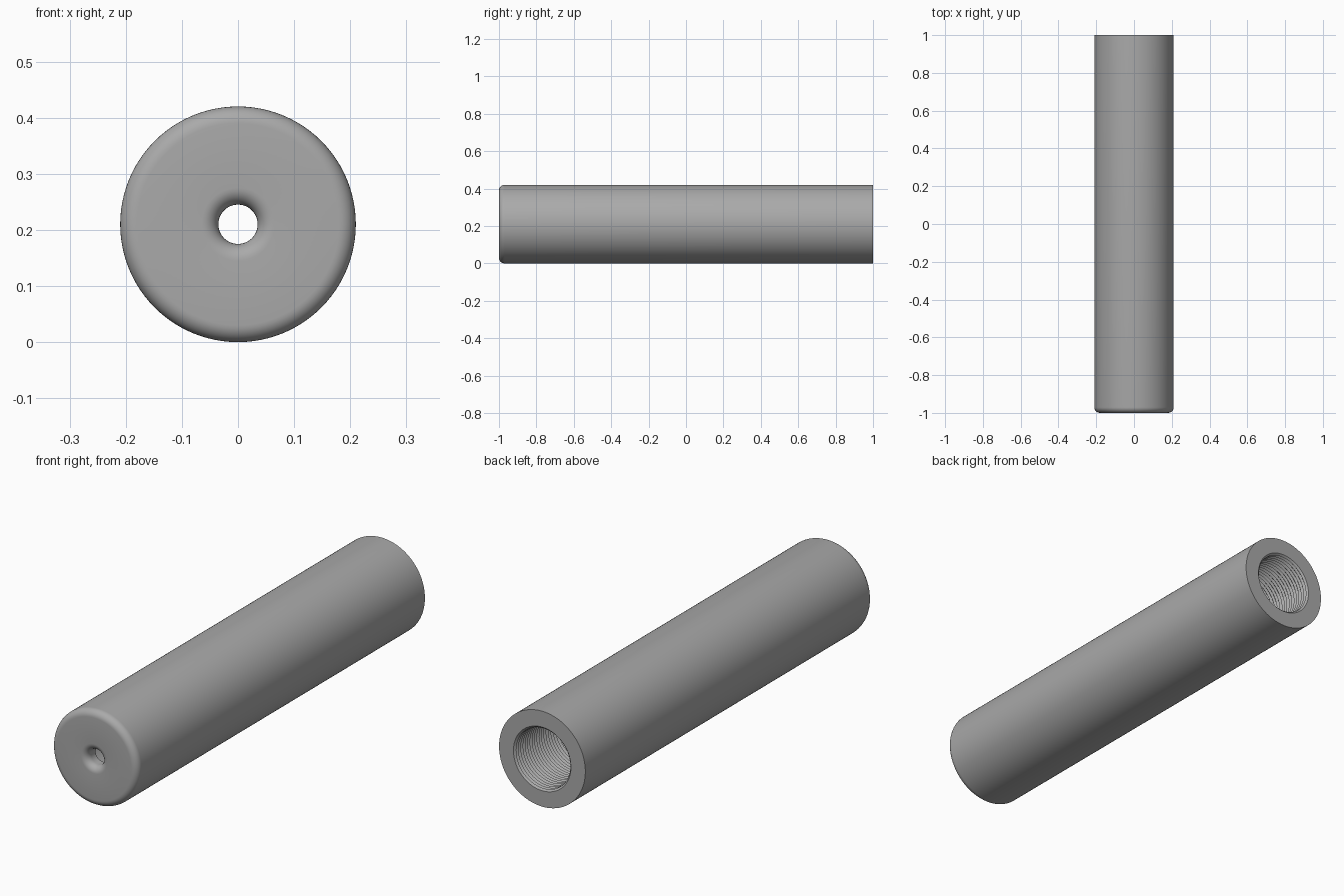
import bpy, bmesh, math
from mathutils import Vector, Matrix

cube = bpy.data.objects.get("Cube")
if cube:
    bpy.data.objects.remove(cube, do_unlink=True)

RADIUS, HOLE, BORE = 0.21, 0.035, 0.14
FILLET, WALL = 0.03, 0.06
THREAD_LENGTH, PITCH, DEPTH = 0.4, 0.016, 0.008
SIDES = 96

steel = bpy.data.materials.new("grey steel")
steel.use_nodes = True
steel.diffuse_color = (0.4, 0.4, 0.4, 1)
steel.node_tree.nodes["Principled BSDF"].inputs["Base Color"].default_value = steel.diffuse_color


def arc(r, y, start, end, steps=8):
    """Quarter round in the radius / length plane."""
    angles = [math.radians(start + (end - start) * i / steps) for i in range(steps + 1)]
    return [(r + FILLET * math.cos(a), y + FILLET * math.sin(a)) for a in angles]


# Half section: rounded front hole, rounded rim, outer wall, threaded rear socket, chamber
profile = [(HOLE, -1 + WALL)]
profile += arc(HOLE + FILLET, -1 + FILLET, 180, 270)
profile += arc(RADIUS - FILLET, -1 + FILLET, 270, 360)
profile += [(RADIUS, 1), (BORE, 1)]
for i in range(int(THREAD_LENGTH / PITCH)):
    y = 1 - i * PITCH
    profile += [(BORE - DEPTH, y - PITCH / 2), (BORE, y - PITCH)]
profile += [(BORE, -1 + WALL)]

# Revolve the closed section around the long axis
bm = bmesh.new()
verts = [bm.verts.new((r, y, 0)) for r, y in profile]
edges = [bm.edges.new((a, b)) for a, b in zip(verts, verts[1:] + verts[:1])]
bmesh.ops.spin(bm, geom=verts + edges, cent=(0, 0, 0), axis=(0, 1, 0),
               angle=math.tau, steps=SIDES, use_merge=True)
bmesh.ops.remove_doubles(bm, verts=bm.verts, dist=0.0001)
bmesh.ops.recalc_face_normals(bm, faces=bm.faces)
bmesh.ops.transform(bm, matrix=Matrix.Translation(Vector((0, 0, RADIUS))), verts=bm.verts)

mesh = bpy.data.meshes.new("threaded_tube")
bm.to_mesh(mesh)
bm.free()
mesh.materials.append(steel)
tube = bpy.data.objects.new("threaded_tube", mesh)
bpy.context.collection.objects.link(tube)

bpy.ops.object.select_all(action="DESELECT")
tube.select_set(True)
bpy.context.view_layer.objects.active = tube
bpy.ops.object.shade_smooth_by_angle(angle=math.radians(30))
